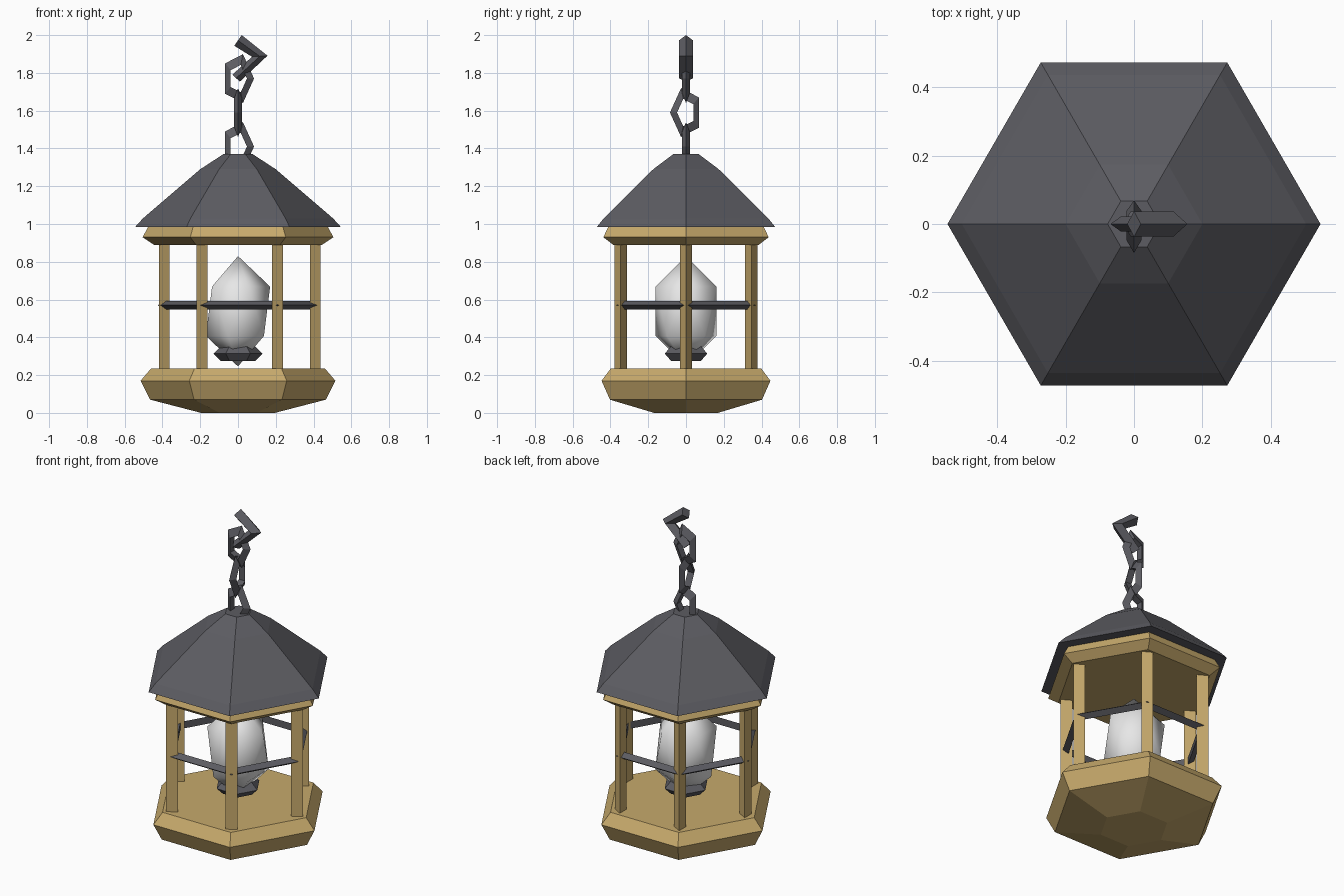
import bpy, bmesh, math
from mathutils import Vector, Matrix

if "Cube" in bpy.data.objects:
    bpy.data.objects.remove(bpy.data.objects["Cube"])


def material(name, rgb):
    m = bpy.data.materials.new(name)
    m.diffuse_color = (*rgb, 1)
    m.use_nodes = True
    m.node_tree.nodes["Principled BSDF"].inputs["Base Color"].default_value = m.diffuse_color
    return m


IRON = material("dark_iron", (0.107, 0.107, 0.122))
BRASS = material("pale_brass", (0.57, 0.4, 0.15))
GLASS = material("white_glass", (0.8, 0.8, 0.8))


def finish(name, bm, mat):
    bmesh.ops.recalc_face_normals(bm, faces=bm.faces)
    me = bpy.data.meshes.new(name)
    bm.to_mesh(me)
    bm.free()
    me.materials.append(mat)
    ob = bpy.data.objects.new(name, me)
    bpy.context.collection.objects.link(ob)
    return ob


def skin(bm, loops, closed):
    """Bridge equal vertex loops; cap both ends unless closed into a ring."""
    rows = [[bm.verts.new(p) for p in loop] for loop in loops]
    n = len(rows[0])
    pairs = list(zip(rows, rows[1:])) + ([(rows[-1], rows[0])] if closed else [])
    for a, b in pairs:
        for i in range(n):
            j = (i + 1) % n
            bm.faces.new((a[i], a[j], b[j], b[i]))
    if not closed:
        bm.faces.new(rows[0])
        bm.faces.new(rows[-1])


def lathe(name, profile, mat, sides=6, closed=False, place=None):
    """Turn (radius, z) points round z with few sides, first corner at +x."""
    bm = bmesh.new()
    turn = [2 * math.pi * i / sides for i in range(sides)]
    skin(bm, [[(r * math.cos(a), r * math.sin(a), z) for a in turn]
              for r, z in profile], closed)
    if place:
        bm.transform(place)
    return finish(name, bm, mat)


def ring_profile(major, minor, count, z=0):
    return [(major + minor * math.cos(2 * math.pi * i / count),
             z + minor * math.sin(2 * math.pi * i / count)) for i in range(count)]


# Base, upper frame and roof
lathe("base", [(0.195, 0), (0.465, 0.07), (0.516, 0.17), (0.46, 0.235)], BRASS)
lathe("upper_frame", [(0.445, 0.89), (0.505, 0.93), (0.475, 0.986)], BRASS)
lathe("roof", [(0.545, 0.984), (0.503, 1.03), (0.2, 1.29), (0.077, 1.37)], IRON)

# Triangular corner posts, all facing the same way
for k in range(6):
    a = k * math.pi / 3
    lathe(f"post_{k + 1}", [(0.038, 0.23), (0.038, 0.895)], BRASS, sides=3,
          place=Matrix.Translation((0.4 * math.cos(a), 0.4 * math.sin(a), 0)))

# Guard rail running round the posts
lathe("guard_rail", ring_profile(0.4, 0.025, 3, 0.57), IRON, closed=True)

# Lamp globe and its socket ring
bm = bmesh.new()
bmesh.ops.create_icosphere(bm, subdivisions=1, radius=1)
bm.transform(Matrix.Translation((0, 0, 0.538)) @ Matrix.Diagonal((0.19, 0.19, 0.292, 1)))
globe = finish("lamp_globe", bm, GLASS)
for p in globe.data.polygons:
    p.use_smooth = True
lathe("lamp_socket", ring_profile(0.092, 0.038, 4, 0.314), IRON, closed=True)

# Chain links, alternately turned
FLAT = Matrix(((1, 0, 0, 0), (0, 0, 1, 0), (0, 1.6, 0, 0), (0, 0, 0, 1)))
CROSS = Matrix(((0, 0, 1, 0), (-1, 0, 0, 0), (0, 1.6, 0, 0), (0, 0, 0, 1)))
for k, turn in enumerate((FLAT, CROSS, FLAT)):
    lathe(f"chain_link_{k + 1}", ring_profile(0.06, 0.025, 3), IRON, sides=5,
          closed=True, place=Matrix.Translation((0, 0, 1.41 + 0.18 * k)) @ turn)

# Bent hook with a diamond section: centre and outward half-width at each station
bm = bmesh.new()
stations = [((0, 0, 1.972), (0.02, 0, 0.028)),
            ((0.115, 0, 1.888), (0.041, 0, 0.003)),
            ((-0.01, 0, 1.772), (0.02, 0, -0.018))]
side = Vector((0, 0.037, 0))
skin(bm, [[Vector(c) + Vector(o), Vector(c) + side, Vector(c) - Vector(o), Vector(c) - side]
          for c, o in stations], False)
finish("hook", bm, IRON)
